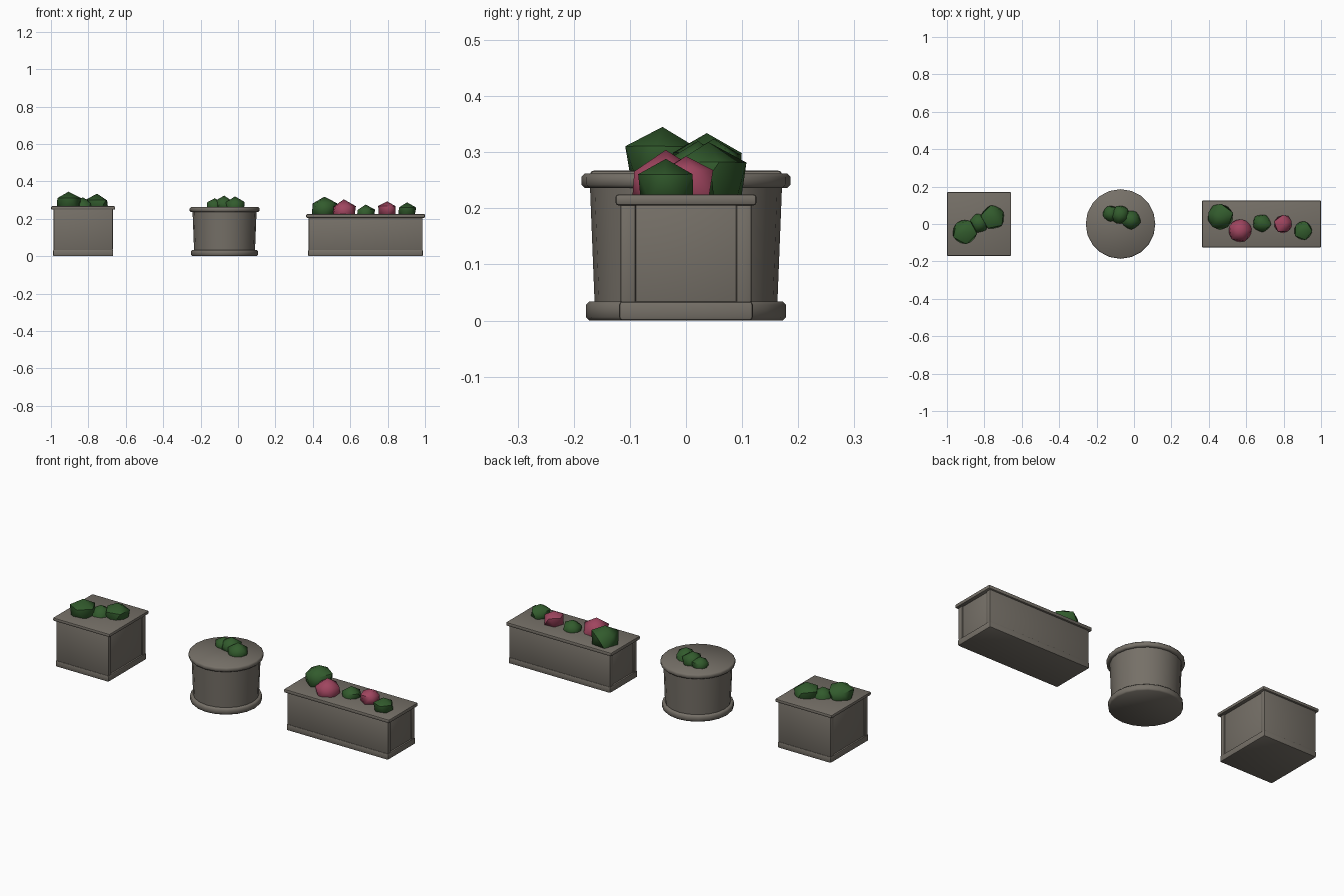
import bpy, bmesh, math, random
from mathutils import Matrix

random.seed(4)
if "Cube" in bpy.data.objects:
    bpy.data.objects.remove(bpy.data.objects["Cube"])


def material(name, rgb):
    m = bpy.data.materials.new(name)
    m.use_nodes = True
    m.diffuse_color = (*rgb, 1)
    m.node_tree.nodes["Principled BSDF"].inputs["Base Color"].default_value = (*rgb, 1)
    return m


STONE = material("warm grey stone", (0.18, 0.162, 0.137))
GREEN = material("leaf green", (0.032, 0.105, 0.026))
PINK = material("blossom pink", (0.35, 0.06, 0.115))


def make(name, bm, mat, angle):
    bmesh.ops.recalc_face_normals(bm, faces=bm.faces)
    mesh = bpy.data.meshes.new(name)
    bm.to_mesh(mesh)
    bm.free()
    mesh.materials.append(mat)
    ob = bpy.data.objects.new(name, mesh)
    bpy.context.collection.objects.link(ob)
    bpy.ops.object.select_all(action="DESELECT")
    ob.select_set(True)
    bpy.context.view_layer.objects.active = ob
    bpy.ops.object.shade_smooth_by_angle(angle=math.radians(angle))
    return ob


def slab(name, center, size, bevel=0.006):
    bm = bmesh.new()
    bmesh.ops.create_cube(bm, size=1, matrix=Matrix.Translation(center) @ Matrix.Diagonal((*size, 1)))
    bmesh.ops.bevel(bm, geom=bm.edges[:], offset=bevel, segments=2, profile=0.5, affect="EDGES")
    return make(name, bm, STONE, 30)


def box_planter(name, x, width, depth, height, rim):
    """Base slab, four boards with recessed ends, and an overhanging top slab."""
    base, board, recess = 0.034, 0.028, 0.008
    w, d = width - 0.022, depth - 0.014
    slab(name + "_base", (x, 0, base / 2), (w, d, base))
    z, h = (base + height - rim) / 2, height - rim - base + 0.008
    for side, s in (("front", -1), ("back", 1)):
        slab(f"{name}_{side}_board", (x, s * (d / 2 - board / 2 - 0.002), z), (w - 0.004, board, h), 0.005)
    for side, s in (("right", -1), ("left", 1)):
        slab(f"{name}_{side}_board", (x + s * (w / 2 - board / 2 - recess), 0, z),
             (board, d - 2 * board + 0.006, h), 0.005)
    slab(name + "_rim", (x, 0, height - rim / 2), (width, depth, rim))


def round_planter(name, x, profile, sides=20):
    bm = bmesh.new()
    rings = [[bm.verts.new((x + r * math.cos(math.tau * i / sides), r * math.sin(math.tau * i / sides), z))
              for i in range(sides)] for r, z in profile]
    for a, b in zip(rings, rings[1:]):
        for i in range(sides):
            j = (i + 1) % sides
            bm.faces.new((a[i], a[j], b[j], b[i]))
    bm.faces.new(rings[0])
    bm.faces.new(rings[-1])
    make(name, bm, STONE, 50)


def bush(name, x, y, radius, top, mat):
    """Slightly squashed, irregular icosahedron with a point upward."""
    bm = bmesh.new()
    bmesh.ops.create_icosphere(bm, subdivisions=1, radius=radius * 1.06)
    for v in bm.verts:
        v.co *= random.uniform(0.96, 1.04)
    peak = max(v.co.z for v in bm.verts) * 0.9
    bm.transform(Matrix.Translation((x, y, top - peak)) @ Matrix.Diagonal((1, 1, 0.9, 1))
                 @ Matrix.Rotation(random.uniform(0, math.tau), 4, "Z"))
    make(name, bm, mat, 45)


# Planters
box_planter("square_planter", -0.828, 0.343, 0.342, 0.267, 0.018)
box_planter("long_planter", 0.682, 0.636, 0.252, 0.225, 0.02)
round_planter("round_planter", -0.072, [
    (0.172, 0), (0.178, 0.006), (0.178, 0.028), (0.172, 0.034), (0.163, 0.034),
    (0.171, 0.236), (0.18, 0.236), (0.186, 0.242), (0.186, 0.256), (0.18, 0.262)])

# Planting: x, y, radius, top height, colour
plants = {
    "square_planter": [(-0.906, -0.042, 0.069, 0.345, GREEN), (-0.829, 0.003, 0.055, 0.315, GREEN),
                       (-0.754, 0.037, 0.067, 0.334, GREEN)],
    "round_planter": [(-0.124, 0.055, 0.046, 0.31, GREEN), (-0.074, 0.05, 0.053, 0.324, GREEN),
                      (-0.016, 0.022, 0.055, 0.32, GREEN)],
    "long_planter": [(0.462, 0.04, 0.072, 0.318, GREEN), (0.566, -0.036, 0.067, 0.304, PINK),
                     (0.682, 0.004, 0.052, 0.276, GREEN), (0.797, 0, 0.051, 0.293, PINK),
                     (0.904, -0.036, 0.052, 0.288, GREEN)],
}
for planter, row in plants.items():
    for i, spec in enumerate(row, 1):
        kind = "flower" if spec[-1] is PINK else "bush"
        bush(f"{planter}_{kind}_{i}", *spec)
